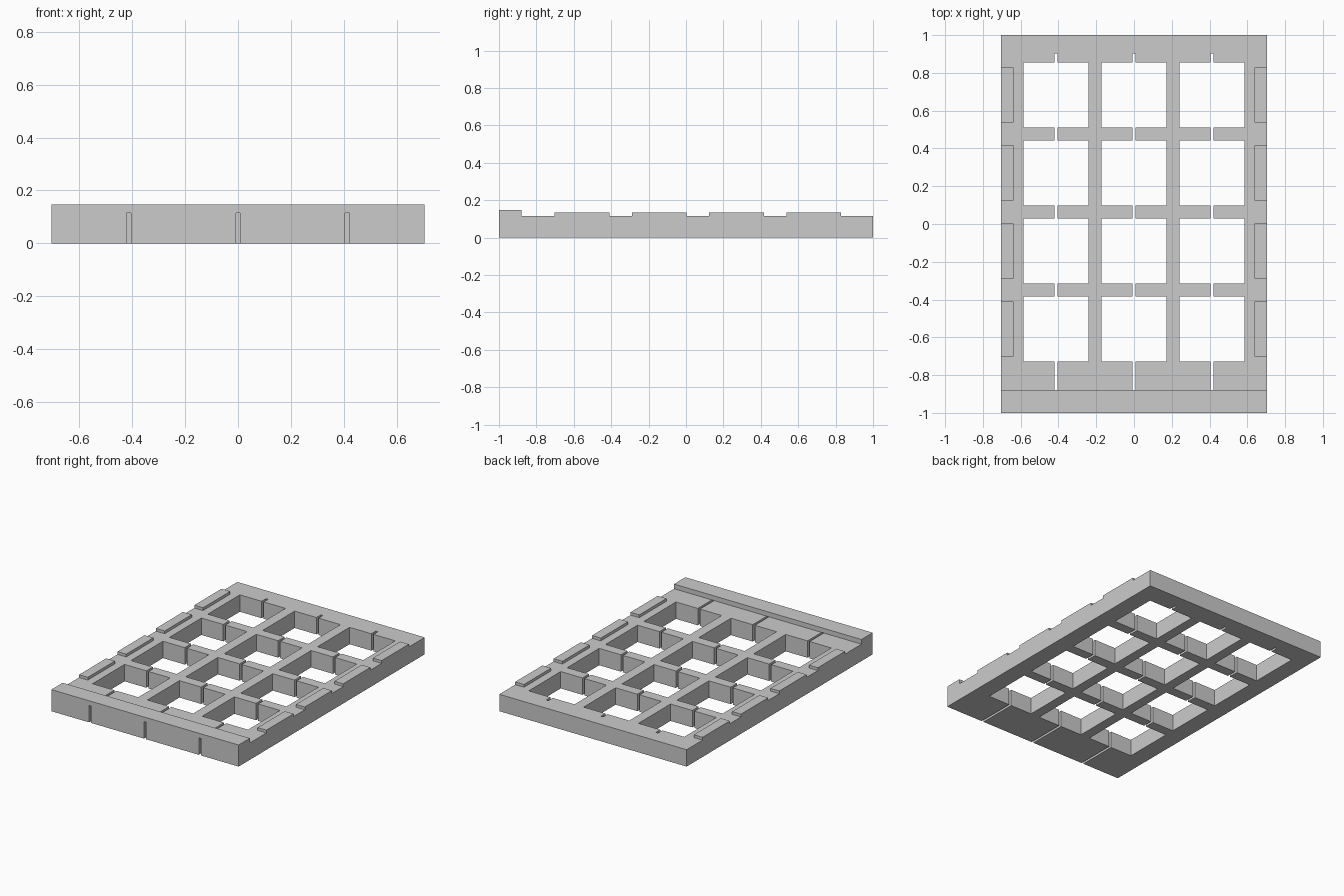
import bpy
import bmesh
from mathutils import Matrix, Vector

cube = bpy.data.objects.get("Cube")
if cube:
    bpy.data.objects.remove(cube, do_unlink=True)

# Plain grey material
GREY = (0.6, 0.6, 0.6, 1.0)
grey = bpy.data.materials.new("light grey")
grey.use_nodes = True
grey.diffuse_color = GREY
shader = next(n for n in grey.node_tree.nodes if n.type == "BSDF_PRINCIPLED")
shader.inputs["Base Color"].default_value = GREY

# Main dimensions
HALF_W, HALF_L = 0.705, 1.0
DECK, TAB_TOP, BAR_TOP = 0.115, 0.134, 0.147
PITCH, HOLE = 0.413, 0.344
COLUMNS = [PITCH * i for i in (-1, 0, 1)]
ROWS = [-0.556 + PITCH * i for i in range(4)]


def boxes(name, bounds):
    """One object made of axis-aligned boxes given as (low corner, high corner)."""
    bm = bmesh.new()
    for low, high in bounds:
        low, high = Vector(low), Vector(high)
        matrix = Matrix.Translation((low + high) / 2) @ Matrix.Diagonal((*(high - low), 1))
        bmesh.ops.create_cube(bm, size=1, matrix=matrix)
    mesh = bpy.data.meshes.new(name)
    bm.to_mesh(mesh)
    bm.free()
    mesh.materials.append(grey)
    obj = bpy.data.objects.new(name, mesh)
    bpy.context.collection.objects.link(obj)
    return obj


def cut(target, cutter):
    """Subtract the cutter for good and remove it."""
    cutter.hide_render = True
    mod = target.modifiers.new("cut", "BOOLEAN")
    mod.operation = "DIFFERENCE"
    mod.solver = "EXACT"
    mod.object = cutter
    bpy.context.view_layer.objects.active = target
    bpy.ops.object.modifier_apply(modifier=mod.name)
    bpy.data.objects.remove(cutter, do_unlink=True)


# Slab with a grid of square openings
frame = boxes("grid_frame", [((-HALF_W, -HALF_L, 0), (HALF_W, HALF_L, DECK))])
h = HOLE / 2
cut(frame, boxes("hole_cutter", [((x - h, y - h, -0.1), (x + h, y + h, 0.3))
                                 for x in COLUMNS for y in ROWS]))

# Narrow slots running from the front edge through every column of openings
SLOT = 0.008
cut(frame, boxes("slot_cutter", [((x - SLOT, -1.1, -0.1), (x + SLOT, 0.903, 0.3))
                                 for x in COLUMNS]))

# Raised bar across the front edge, bridging the slots
boxes("front_bar", [((-HALF_W, -HALF_L, DECK), (HALF_W, -0.879, BAR_TOP))])

# Low raised tabs along both sides, one beside each row
TAB_W, TAB_L = 0.066, 0.146
for side, x in (("right", -HALF_W), ("left", HALF_W - TAB_W)):
    boxes(side + "_tabs", [((x, y - TAB_L, DECK), (x + TAB_W, y + TAB_L, TAB_TOP))
                           for y in ROWS])
